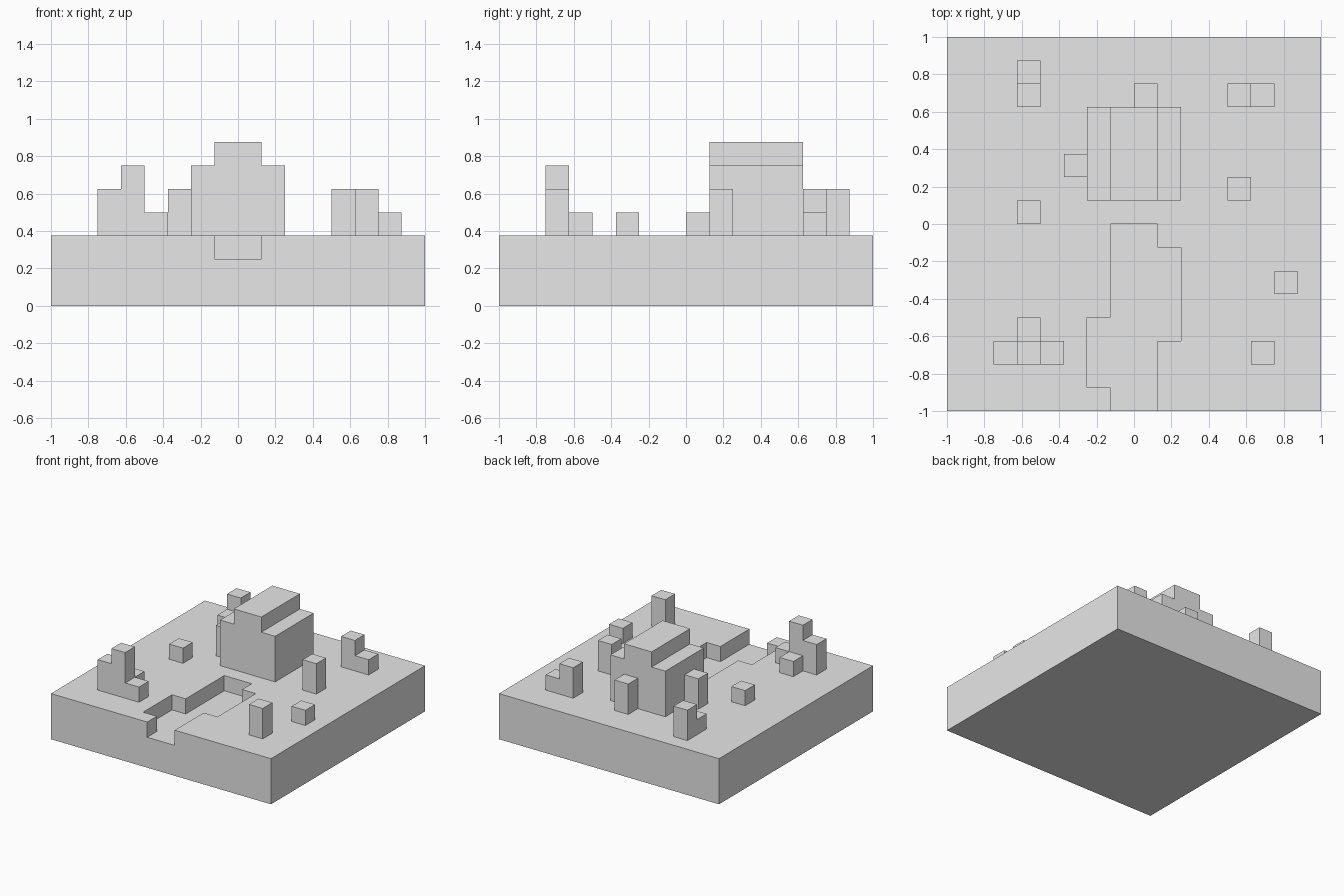
import bpy
import bmesh
from mathutils import Vector

default = bpy.data.objects.get("Cube")
if default:
    bpy.data.objects.remove(default, do_unlink=True)

U = 0.125        # one block
GROUND = 3 * U   # top of the land

stone = bpy.data.materials.new("light grey")
stone.use_nodes = True
grey = (0.8, 0.8, 0.8, 1)
stone.diffuse_color = grey
stone.node_tree.nodes["Principled BSDF"].inputs["Base Color"].default_value = grey


def extrude(name, outline, depth):
    """Flat outline of block coordinates, pushed along depth (in blocks)."""
    bm = bmesh.new()
    face = bm.faces.new([bm.verts.new(Vector(p) * U) for p in outline])
    new = bmesh.ops.extrude_face_region(bm, geom=[face])["geom"]
    bmesh.ops.translate(bm, vec=Vector(depth) * U,
                        verts=[v for v in new if isinstance(v, bmesh.types.BMVert)])
    bmesh.ops.recalc_face_normals(bm, faces=bm.faces)
    mesh = bpy.data.meshes.new(name)
    bm.to_mesh(mesh)
    bm.free()
    mesh.materials.append(stone)
    obj = bpy.data.objects.new(name, mesh)
    bpy.context.collection.objects.link(obj)
    return obj


def column(name, x, y, height):
    """One-block-wide column standing on the land."""
    return extrude(name, [(x, y, 3), (x + 1, y, 3), (x + 1, y + 1, 3), (x, y + 1, 3)],
                   (0, 0, height))


# Land slab with a winding stream bed cut one block deep
land = extrude("land", [(-8, -8, 0), (8, -8, 0), (8, 8, 0), (-8, 8, 0)], (0, 0, 3))
stream = [(-1, 0), (1, 0), (1, -1), (2, -1), (2, -5), (1, -5),
          (1, -9), (-1, -9), (-1, -7), (-2, -7), (-2, -4), (-1, -4)]
cutter = extrude("stream_cutter", [(x, y, 2) for x, y in stream], (0, 0, 2))
cutter.hide_render = True
cut = land.modifiers.new("stream_bed", "BOOLEAN")
cut.operation = "DIFFERENCE"
cut.solver = "EXACT"
cut.object = cutter
bpy.context.view_layer.objects.active = land
bpy.ops.object.modifier_apply(modifier=cut.name)
bpy.data.objects.remove(cutter, do_unlink=True)

# House with a stepped roof
half = [(2, 3), (2, 6), (1, 6), (1, 7)]
profile = half + [(-x, z) for x, z in reversed(half)]
extrude("house", [(x, 1, z) for x, z in profile], (0, 4, 0))

# Columns beside the house and around the land: name, x, y, height
for name, x, y, h in [
    ("house_side_column", -3, 2, 2),
    ("house_back_column", 0, 5, 2),
    ("back_right_tall_column", -5, 6, 2),
    ("back_right_low_block", -5, 5, 1),
    ("back_left_tall_column", 4, 5, 2),
    ("back_left_low_block", 5, 5, 1),
    ("left_column", 4, 1, 2),
    ("right_low_block", -5, 0, 1),
    ("left_low_block", 6, -3, 1),
    ("front_left_column", 5, -6, 2),
    ("cluster_outer_column", -6, -6, 2),
    ("cluster_tall_column", -5, -6, 3),
    ("cluster_inner_block", -4, -6, 1),
    ("cluster_rear_block", -5, -5, 1),
]:
    column(name, x, y, h)
